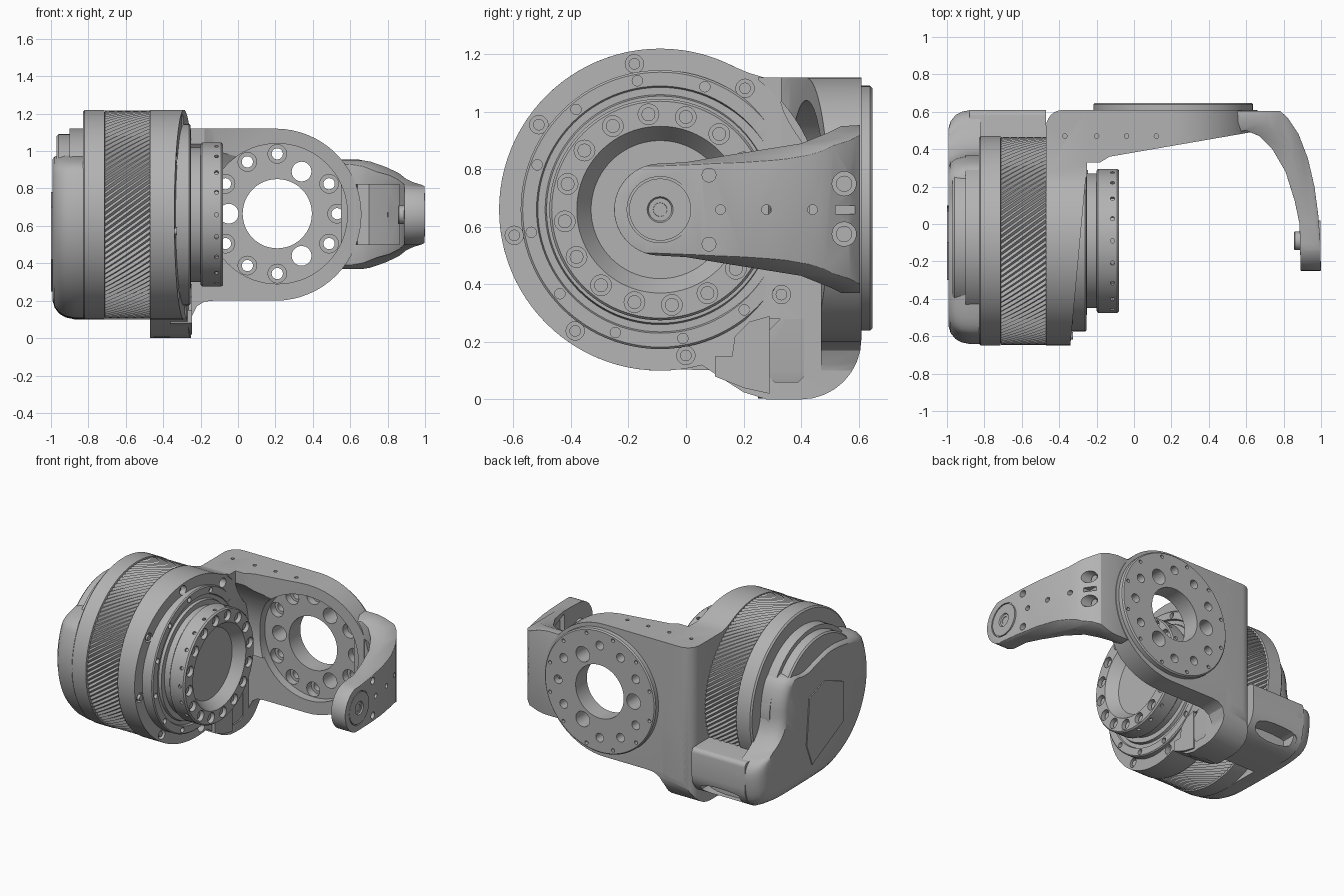
import bpy, bmesh, math
from mathutils import Vector

if "Cube" in bpy.data.objects:
    bpy.data.objects.remove(bpy.data.objects["Cube"])

CY, CZ = -0.09, 0.66      # motor axis, along x
PX, PZ = 0.21, 0.665      # mounting plate axis, along y
motor, hub_plate = (CY, CZ), (PX, PZ)
made = []


def material(name, c):
    m = bpy.data.materials.new(name)
    m.use_nodes = True
    m.diffuse_color = (c, c, c, 1)
    m.node_tree.nodes["Principled BSDF"].inputs["Base Color"].default_value = (c, c, c, 1)
    return m


metal = material("grey metal", 0.45)


def finish(name, bm):
    bmesh.ops.recalc_face_normals(bm, faces=bm.faces)
    me = bpy.data.meshes.new(name)
    bm.to_mesh(me)
    bm.free()
    me.materials.append(metal)
    ob = bpy.data.objects.new(name, me)
    bpy.context.scene.collection.objects.link(ob)
    made.append(ob)
    return ob


def place(axis, u, v, w):
    return {"x": (w, u, v), "y": (u, w, v), "z": (u, v, w)}[axis]


def loft(bm, rings):
    loops = [[bm.verts.new(p) for p in ring] for ring in rings]
    n = len(loops[0])
    for a, b in zip(loops, loops[1:]):
        for i in range(n):
            bm.faces.new((a[i], a[(i + 1) % n], b[(i + 1) % n], b[i]))
    bm.faces.new(loops[0])
    bm.faces.new(loops[-1])


def prism(name, pts, axis, a, b):
    bm = bmesh.new()
    loft(bm, [[place(axis, u, v, w) for u, v in pts] for w in (a, b)])
    return finish(name, bm)


def arc(cu, cv, r, a0, a1, n):
    return [(cu + r * math.cos(math.radians(a0 + (a1 - a0) * i / n)),
             cv + r * math.sin(math.radians(a0 + (a1 - a0) * i / n))) for i in range(n + 1)]


def circle(cu, cv, r, n):
    return arc(cu, cv, r, 0, 360, n)[:-1]


def lathe(name, profile, axis="x", c=motor, n=96):
    bm = bmesh.new()
    loft(bm, [[place(axis, u, v, w) for u, v in circle(*c, r, n)] for w, r in profile])
    return finish(name, bm)


def pegs(name, centres, r, axis, a, b, n=20):
    bm = bmesh.new()
    for c in centres:
        loft(bm, [[place(axis, u, v, w) for u, v in circle(*c, r, n)] for w in (a, b)])
    return finish(name, bm)


def circle_points(c, r, angles):
    return [arc(*c, r, t, t, 1)[0] for t in angles]


def bolt_circle(c, r, start, count):
    return circle_points(c, r, [start + 360 * i / count for i in range(count)])


def smooth(pts, times=2):
    for _ in range(times):
        out = []
        for p, q in zip(pts, pts[1:] + pts[:1]):
            p, q = Vector(p), Vector(q)
            out += [tuple(p.lerp(q, 0.25)), tuple(p.lerp(q, 0.75))]
        pts = out
    return pts


def bake(ob):
    dg = bpy.context.evaluated_depsgraph_get()
    me = bpy.data.meshes.new_from_object(ob.evaluated_get(dg))
    ob.modifiers.clear()
    ob.data = me


def combine(ob, tools, op="DIFFERENCE"):
    for t in tools:
        m = ob.modifiers.new("cut", "BOOLEAN")
        m.operation, m.object, m.solver = op, t, "EXACT"
    bake(ob)
    for t in tools:
        made.remove(t)
        bpy.data.objects.remove(t)


def bevel(ob, width, segments=3):
    m = ob.modifiers.new("bevel", "BEVEL")
    m.width, m.segments, m.limit_method, m.angle_limit = width, segments, "ANGLE", math.radians(40)
    bake(ob)


def top_holes():
    return pegs("top_holes", [(x, 0.47) for x in (-0.37, -0.2, -0.04, 0.12)], 0.012, "z", 1.09, 1.2)


# Motor drum and knurled grip band
lathe("motor_drum", [(-0.83, 0.55), (-0.82, 0.56), (-0.715, 0.56), (-0.71, 0.54), (-0.47, 0.54)])
bm = bmesh.new()
teeth = 110
rings = []
for k in range(9):
    ring = []
    for i in range(teeth * 2):
        t = math.pi * i / teeth - 0.04 * k
        r = 0.556 if i % 2 else 0.543
        ring.append((-0.71 + 0.03 * k, CY + r * math.cos(t), CZ + r * math.sin(t)))
    rings.append(ring)
loft(bm, rings)
finish("knurled_band", bm)

# Motor flange with slanted face that grows into the bracket
foot = arc(0.4, 0.21, 0.21, 270, 360, 8)
flange = prism("motor_flange", arc(CY, CZ, 0.56, 62, 285, 56) + [(0.13, 0.07), (0.2, 0.025), (0.28, 0)]
               + foot + [(0.61, 1.12), (0.27, 1.12), (0.22, 1.135)], "x", -0.6, 0)
corner = arc(-0.38, 0.52, 0.09, 180, 90, 6)
slant = prism("slant", [(-0.47, -0.7)] + corner + [(-0.25, 0.61), (-0.25, 0.33), (-0.345, -0.7)], "z", -0.1, 1.3)
combine(flange, [slant], "INTERSECT")
pocket = prism("pocket", [(0.29, 0.08), (0.31, 0.06), (0.39, 0.06), (0.41, 0.08), (0.41, 0.28), (0.29, 0.28)],
               "x", -0.29, -0.1)
window = prism("window", smooth([(0.33, 1.0), (0.47, 0.8), (0.47, 1.09), (0.33, 1.09)]), "x", -0.4, -0.1)
holes = pegs("holes", bolt_circle(motor, 0.515, 10, 8), 0.032, "x", -0.36, -0.1)
combine(flange, [pocket, window, holes, top_holes()])
pegs("flange_bolts", bolt_circle(motor, 0.515, 10, 8), 0.02, "x", -0.4, -0.325)
prism("lower_lug", [(0.1, 0.08), (0.1, 0.15), (0.16, 0.15), (0.17, 0.22), (0.22, 0.27), (0.29, 0.29),
                    (0.29, 0.02), (0.2, 0.04)], "x", -0.36, -0.245)

# Stepped bearing rings and output hub
rings = lathe("bearing_rings", [(-0.47, 0.485), (-0.262, 0.485), (-0.255, 0.478), (-0.255, 0.43), (-0.268, 0.425),
                                (-0.268, 0.4), (-0.25, 0.395), (-0.25, 0.36), (-0.19, 0.36)])
combine(rings, [pegs("holes", bolt_circle(motor, 0.455, 10, 12), 0.018, "x", -0.28, -0.2)])
hub = lathe("output_hub", [(-0.2, 0.375), (-0.192, 0.385), (-0.09, 0.385), (-0.08, 0.377),
                           (-0.08, 0.29), (-0.15, 0.24)])
hub_bolts = bolt_circle(motor, 0.334, 7, 16)
combine(hub, [pegs("holes", hub_bolts, 0.036, "x", -0.115, 0)])
pegs("hub_bolts", hub_bolts, 0.024, "x", -0.12, -0.1)
bm = bmesh.new()
for i in range(20):
    t = math.tau * i / 20
    d = Vector((0, math.cos(t), math.sin(t)))
    mat = d.to_track_quat("Z", "Y").to_matrix().to_4x4()
    mat.translation = Vector((-0.115, CY, CZ)) + d * 0.385
    bmesh.ops.create_cone(bm, cap_ends=True, segments=12, radius1=0.012, radius2=0.012, depth=0.03, matrix=mat)
combine(hub, [finish("radial_holes", bm)])

# Rear motor housing and sculpted cover
lathe("rear_housing", [(-0.97, 0.42), (-0.96, 0.43), (-0.9, 0.43), (-0.9, 0.46), (-0.8, 0.46)])
outline = smooth(arc(CY, CZ, 0.555, 150, 270, 12) + [(0.2, 0.1), (0.42, 0.1), (0.57, 0.13), (0.61, 0.26),
                 (0.61, 0.42), (0.47, 0.48), (0.37, 0.6), (0.36, 0.8), (0.29, 0.95), (0.12, 0.91),
                 (-0.03, 0.96), (-0.2, 1.0), (-0.4, 0.98)])
bm = bmesh.new()
loft(bm, [[(x, -0.02 + (y + 0.02) * s, 0.75 + (z - 0.75) * s) for y, z in outline]
          for x, s in ((-0.82, 1), (-0.87, 1), (-0.92, 0.985), (-0.955, 0.955), (-0.98, 0.905), (-0.993, 0.84))])
finish("rear_cover", bm)
prism("cover_plate", [(0.07, 0.72), (-0.1, 0.78), (-0.3, 0.7), (-0.3, 0.42), (0.04, 0.25), (0.1, 0.4)],
      "x", -1.0, -0.992)

# Cable box linking the cover to the bracket
box_side = [(0.2, 0.44), (0.2, 0.1)] + arc(0.45, 0.26, 0.16, 270, 360, 8) + arc(0.58, 0.41, 0.03, 0, 90, 4)
box = prism("cable_box", box_side, "x", -0.88, -0.47)
slot = prism("slot", smooth([(-0.85, 0.12), (-0.52, 0.12), (-0.52, 0.21), (-0.85, 0.21)]), "y", 0.49, 0.7)
combine(box, [slot])

# Bracket plate with recess, bore and bolt holes
plate = prism("bracket_plate", [(-0.47, 0.25)] + corner + [(0.68, 0.61), (0.68, 0.5), (-0.13, 0.36),
                                (-0.18, 0.33), (-0.25, 0.33), (-0.25, 0.25)], "z", -0.1, 1.3)
rounded = prism("rounded", [(-0.6, 1.12), (-0.6, 0), (-0.27, 0.01), (-0.26, 0.06), (-0.245, 0.12), (-0.22, 0.17),
                            (-0.18, 0.195), (-0.13, 0.2)] + arc(0.2, 0.66, 0.46, 270, 450, 32), "y", 0, 1)
footed = prism("footed", foot + [(0.61, 1.2), (0.2, 1.2), (0.2, 0)], "x", -1, 1)
combine(plate, [rounded, footed], "INTERSECT")
combine(plate, [pegs("recess", [hub_plate], 0.375, "y", 0, 0.53, 72), top_holes(),
                pegs("motor_clearance", [motor], 0.565, "x", -0.6, 0.1, 96),
                prism("lower_clearance", [(0.1, -0.1), (0.47, -0.1), (0.47, 0.5), (0.1, 0.5)], "x", -0.251, 0.9)])
disc = lathe("mounting_disc", [(0.525, 0.372), (0.6, 0.372), (0.6, 0.426), (0.64, 0.426), (0.648, 0.418)],
             "y", hub_plate)
small = circle_points(hub_plate, 0.32, [a for a in range(0, 360, 30) if a % 120 != 60])
large = circle_points(hub_plate, 0.26, (60, 180, 300))
for part in (plate, disc):
    combine(part, [pegs("bore", [hub_plate], 0.185, "y", 0, 1, 48),
                   pegs("sockets", small, 0.05, "y", 0.4, 0.575),
                   pegs("small", small, 0.03, "y", 0, 1), pegs("large", large, 0.053, "y", 0, 1)])
combine(disc, [pegs("pins", bolt_circle(hub_plate, 0.395, 15, 12), 0.012, "y", 0.625, 0.7)])

# Curved outboard arm, trimmed to its side and front outlines
arm = prism("outboard_arm", [(0.55, 0.49), (0.6, 0.5), (0.67, 0.47), (0.74, 0.4), (0.81, 0.28), (0.86, 0.12),
                             (0.885, 0), (0.892, -0.3), (1, -0.3), (0.997, -0.1), (0.985, 0.05), (0.965, 0.2),
                             (0.93, 0.35), (0.88, 0.48), (0.82, 0.57), (0.78, 0.605), (0.55, 0.605)], "z", 0.2, 1.2)
side = prism("side", arc(CY, CZ, 0.16, 95, 265, 24) + [(0, 0.495), (0.15, 0.47), (0.4, 0.43), (0.5, 0.39),
             (0.54, 0.37), (0.62, 0.37), (0.62, 0.955), (0.54, 0.95), (0.5, 0.93), (0.4, 0.89), (0.15, 0.85),
             (0, 0.825)], "x", 0.4, 1.1)
half = [(0.5, 0.295), (0.64, 0.295), (0.71, 0.283), (0.79, 0.255), (0.86, 0.222), (0.9, 0.19), (0.94, 0.172),
        (0.98, 0.16), (1.02, 0.14)]
front = prism("front", [(x, CZ + h) for x, h in half] + [(x, CZ - h) for x, h in reversed(half)], "y", -1, 1)
combine(arm, [side, front], "INTERSECT")
bevel(arm, 0.015)
channel = prism("channel", [(0.62, 0.45), (0.7, 0.38), (0.78, 0.2), (0.84, 0.1), (0.9, 0.1), (0.87, 0.29),
                            (0.8, 0.43), (0.7, 0.53), (0.64, 0.54)], "z", 0.5, 0.82)
groove = prism("groove", [(0.52, 0.645), (0.7, 0.645), (0.7, 0.675), (0.52, 0.675)], "x", 0.8, 1.1)
combine(arm, [channel, groove,
              pegs("pivot_groove", [motor], 0.115, "x", 0.985, 1.1, 40),
              pegs("pins", [(0.12, 0.66), (0.28, 0.66), (0.44, 0.66)], 0.017, "x", 0.8, 1.1),
              pegs("pivot_pins", [(0.08, 0.78), (0.08, 0.54)], 0.024, "x", 0.93, 1.1),
              pegs("bolt_pockets", [(0.55, 0.75), (0.55, 0.575)], 0.042, "x", 0.76, 1.1)])
lathe("pivot_cap", [(0.95, 0.108), (0.996, 0.108), (0.996, 0.045), (0.988, 0.04), (0.988, 0.024), (0.97, 0.02)],
      n=48)
lathe("pivot_stub", [(0.855, 0.045), (0.86, 0.05), (0.93, 0.05)], n=32)
pegs("arm_bolts", [(0.55, 0.75), (0.55, 0.575)], 0.028, "x", 0.74, 0.79)

# Smooth shading with sharp edges
bpy.ops.object.select_all(action="DESELECT")
for ob in made:
    ob.select_set(True)
bpy.context.view_layer.objects.active = made[0]
bpy.ops.object.shade_smooth_by_angle(angle=math.radians(30))
